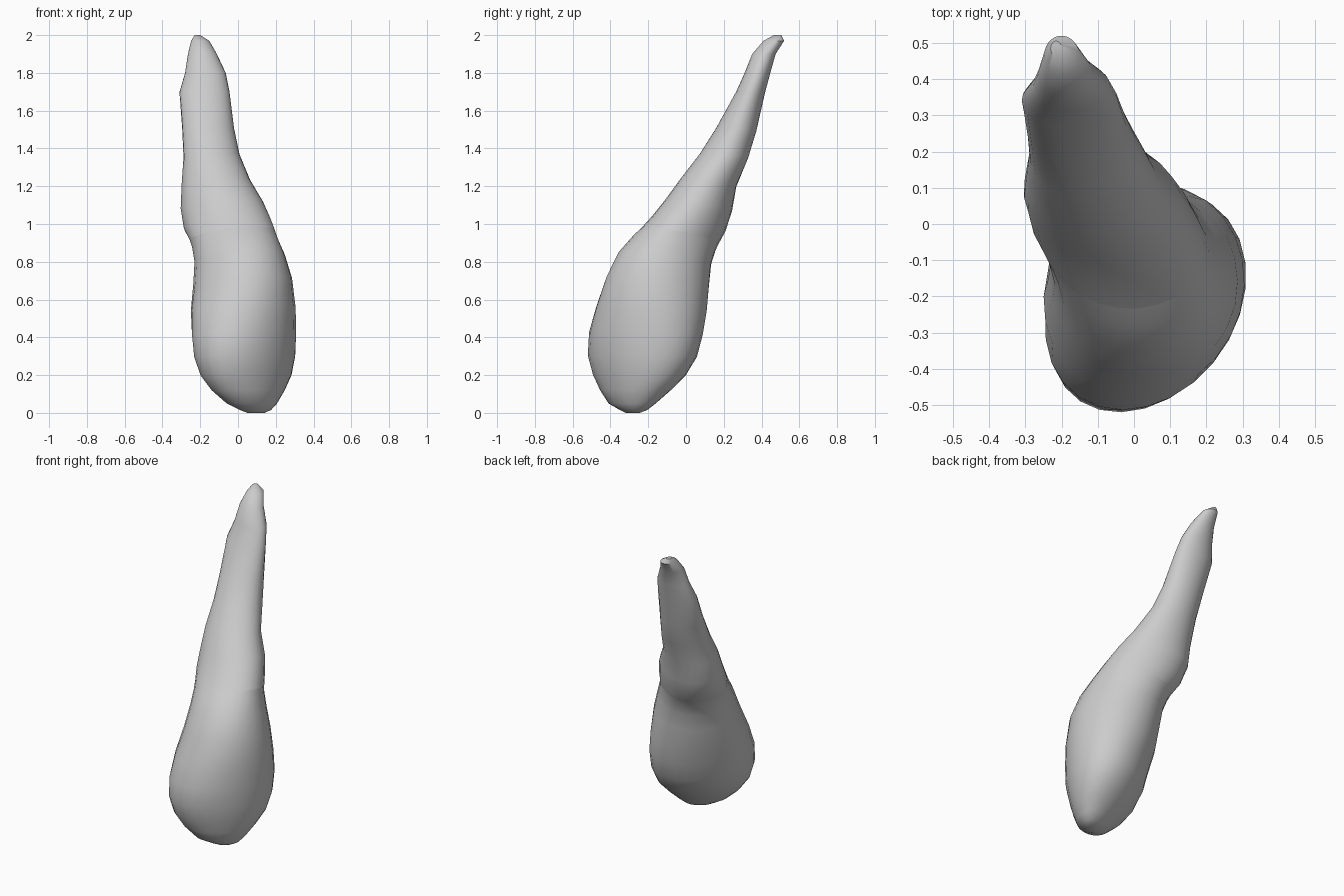
import bpy, bmesh
from math import sin, cos, asin, pi, radians
from mathutils import Vector

if "Cube" in bpy.data.objects:
    bpy.data.objects.remove(bpy.data.objects["Cube"])

SIDES = 26
NECK = 0.94
# Extents by height: z, left x, right x, front y, back y
PROFILE = [
    (0.00, 0.05, 0.14, -0.32, -0.245), (0.015, 0.01, 0.175, -0.35, -0.205),
    (0.05, -0.06, 0.207, -0.41, -0.16), (0.12, -0.14, 0.248, -0.455, -0.08),
    (0.20, -0.20, 0.284, -0.492, 0.00), (0.30, -0.234, 0.304, -0.52, 0.06),
    (0.42, -0.246, 0.31, -0.515, 0.09), (0.55, -0.25, 0.306, -0.48, 0.112),
    (0.70, -0.235, 0.29, -0.43, 0.125), (0.82, -0.23, 0.257, -0.38, 0.137),
    (0.90, -0.25, 0.22, -0.32, 0.175), (1.00, -0.30, 0.185, -0.215, 0.23),
    (1.10, -0.306, 0.145, -0.13, 0.25), (1.22, -0.298, 0.07, -0.045, 0.27),
    (1.36, -0.288, 0.01, 0.065, 0.335), (1.50, -0.295, -0.02, 0.155, 0.375),
    (1.70, -0.31, -0.045, 0.265, 0.42), (1.80, -0.28, -0.065, 0.31, 0.447),
    (1.90, -0.265, -0.112, 0.35, 0.475), (1.97, -0.248, -0.152, 0.41, 0.52),
    (2.00, -0.23, -0.20, 0.465, 0.505),
]
# Diagonal lean of the oval section by height: z, skew
SKEW = [(0, 0.35), (0.2, 0.33), (0.42, 0.23), (0.55, 0.09), (0.7, -0.06), (0.82, -0.15),
        (0.92, -0.25), (1.0, -0.27), (1.1, -0.22), (1.22, -0.12), (1.36, 0.04), (1.5, 0.07),
        (1.7, 0), (2, 0)]


def lookup(table, z):
    """Interpolate a table of rows at any height."""
    for a, b in zip(table, table[1:]):
        if z <= b[0]:
            t = (z - a[0]) / (b[0] - a[0])
            return [p + (q - p) * t for p, q in zip(a[1:], b[1:])]
    return table[-1][1:]


def surface_point(angle, z):
    """Point on the diagonally skewed oval at height z."""
    left, right, front, back = lookup(PROFILE, z)
    shift = asin(lookup(SKEW, z)[0])
    x = (left + right) / 2 + (right - left) / 2 * cos(angle - shift / 2)
    y = (front + back) / 2 + (back - front) / 2 * sin(angle + shift / 2)
    return Vector((x, y, z))


def neck_offset(angle):
    return 0.025 * cos(angle) - 0.04 * sin(angle)


def loft(name, levels, remap, cap):
    bm = bmesh.new()
    rings = []
    for z in levels:
        angles = [2 * pi * i / SIDES for i in range(SIDES)]
        rings.append([bm.verts.new(surface_point(a, remap(a, z))) for a in angles])
    for lo, hi in zip(rings, rings[1:]):
        for i in range(SIDES):
            j = (i + 1) % SIDES
            bm.faces.new((lo[i], lo[j], hi[j], hi[i]))
    bm.faces.new(rings[cap])
    bmesh.ops.recalc_face_normals(bm, faces=bm.faces)
    mesh = bpy.data.meshes.new(name)
    bm.to_mesh(mesh)
    bm.free()
    obj = bpy.data.objects.new(name, mesh)
    bpy.context.collection.objects.link(obj)
    bpy.context.view_layer.objects.active = obj
    obj.select_set(True)
    bpy.ops.object.shade_smooth_by_angle(angle=radians(35))
    obj.select_set(False)


heights = [p[0] for p in PROFILE]
# Crown, up to the slanted neck line
loft("tooth_crown", [z for z in heights if z < NECK] + [NECK],
     lambda a, z: z + neck_offset(a) * (z / NECK) ** 2, 0)
# Root, from the neck line to the tip
loft("tooth_root", [NECK] + [z for z in heights if z > NECK],
     lambda a, z: z + neck_offset(a) * ((2 - z) / (2 - NECK)) ** 2, -1)
